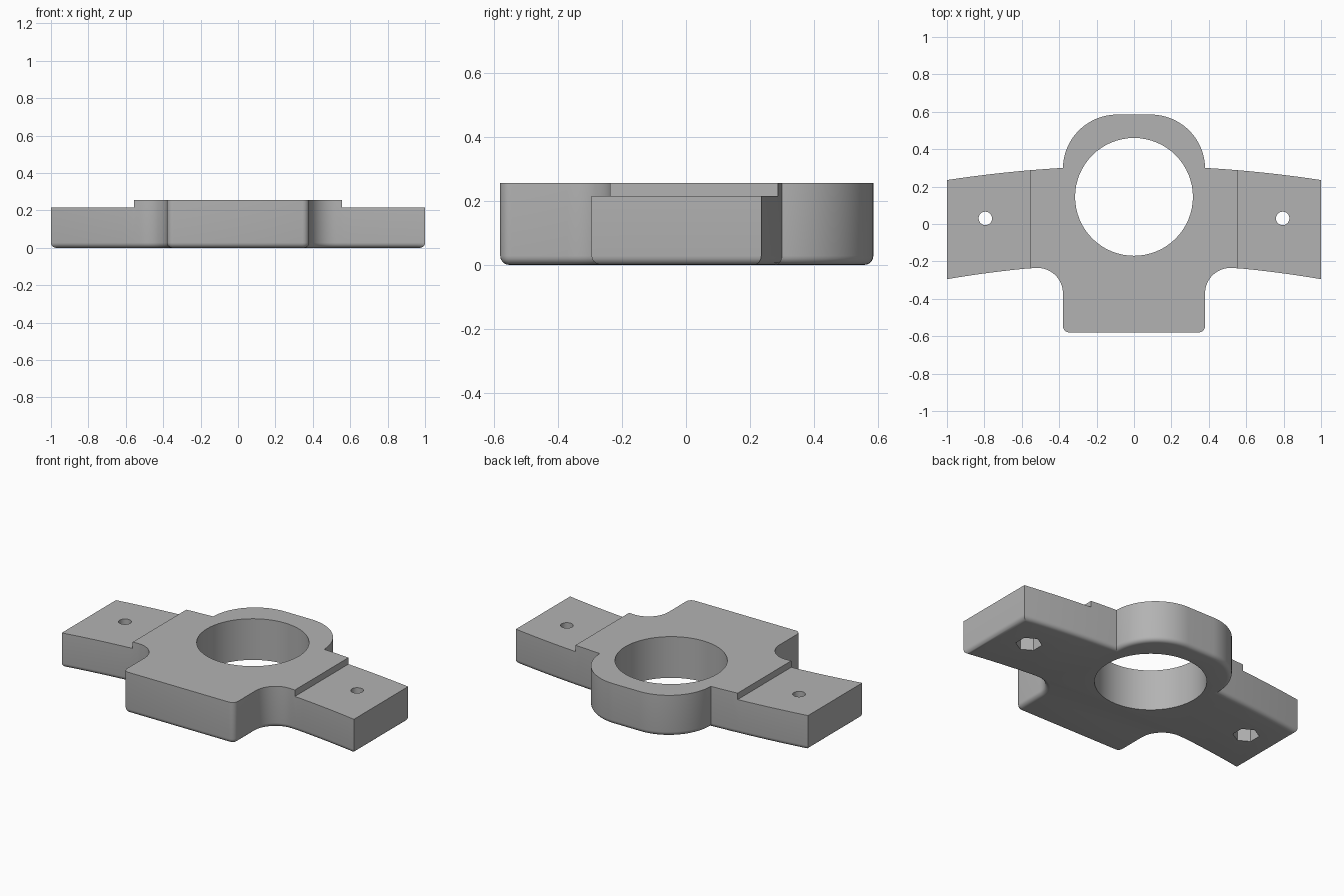
import bpy, bmesh
from math import sin, cos, pi, radians

cube = bpy.data.objects.get("Cube")
if cube:
    bpy.data.objects.remove(cube)

HEIGHT, ARM_TOP, ROUND = 0.255, 0.215, 0.028
STEP_X, SCREW_X, SCREW_Y = 0.555, 0.795, 0.03

grey = bpy.data.materials.new("plain_grey")
grey.use_nodes = True
colour = (0.45, 0.45, 0.45, 1)
grey.diffuse_color = colour
grey.node_tree.nodes["Principled BSDF"].inputs["Base Color"].default_value = colour


def arc(cx, cy, r, start, end, n):
    angles = [radians(start + (end - start) * i / n) for i in range(n + 1)]
    return [(cx + r * cos(a), cy + r * sin(a)) for a in angles]


def bow(base, bend, x0, x1, n=10):
    xs = [x0 + (x1 - x0) * i / n for i in range(n + 1)]
    return [(x, base - bend * x * x) for x in xs]


def prism(name, points, z0, z1, bottom_round=0):
    bm = bmesh.new()
    bottom = bm.faces.new([bm.verts.new((x, y, z0)) for x, y in points])
    made = bmesh.ops.extrude_face_region(bm, geom=[bottom], use_keep_orig=True)
    for v in made["geom"]:
        if isinstance(v, bmesh.types.BMVert):
            v.co.z = z1
    bmesh.ops.recalc_face_normals(bm, faces=bm.faces)
    if bottom_round:
        rim = [e for e in bm.edges if all(v.co.z < z0 + 1e-5 for v in e.verts)]
        bmesh.ops.bevel(bm, geom=rim, offset=bottom_round, segments=5,
                        profile=0.5, affect='EDGES', clamp_overlap=False)
    mesh = bpy.data.meshes.new(name)
    bm.to_mesh(mesh)
    bm.free()
    obj = bpy.data.objects.new(name, mesh)
    bpy.context.collection.objects.link(obj)
    mesh.materials.append(grey)
    return obj


def cut(target, cutter):
    cutter.hide_render = True
    mod = target.modifiers.new(cutter.name, 'BOOLEAN')
    mod.operation, mod.solver, mod.object = 'DIFFERENCE', 'EXACT', cutter
    bpy.ops.object.modifier_apply(modifier=mod.name)
    bpy.data.objects.remove(cutter)


# Half outline, from the front block round the arm to the rounded back
half = arc(0.345, -0.545, 0.035, -90, 0, 5)
half += arc(0.515, -0.37, 0.135, 180, 85, 16)
half += bow(-0.21, 0.085, 0.57, 1.0)
half += bow(0.311, 0.076, 1.0, 0.38)
half += arc(0.09, 0.295, 0.29, 3, 90, 24)
outline = half + [(-x, y) for x, y in reversed(half)]

# Bracket body with a rounded lower rim
body = prism("mounting_bracket", outline, 0, HEIGHT, ROUND)
bpy.context.view_layer.objects.active = body
body.select_set(True)

# Large central bore
cut(body, prism("bore_cutter", arc(0, 0.145, 0.315, 0, 354.375, 63), -0.1, 0.4))

# Lowered arm tops, screw holes and hexagonal nut pockets
for side in (-1, 1):
    step = [(side * STEP_X, -0.5), (side * 1.2, -0.5), (side * 1.2, 0.5), (side * STEP_X, 0.5)]
    cut(body, prism("step_cutter", step, ARM_TOP, 0.4))
    cx = side * SCREW_X
    cut(body, prism("screw_cutter", arc(cx, SCREW_Y, 0.036, 0, 345, 23), -0.1, 0.4))
    cut(body, prism("nut_cutter", arc(cx, SCREW_Y, 0.075, 30, 330, 5), -0.1, 0.12))

bpy.ops.object.shade_smooth_by_angle(angle=radians(30))
